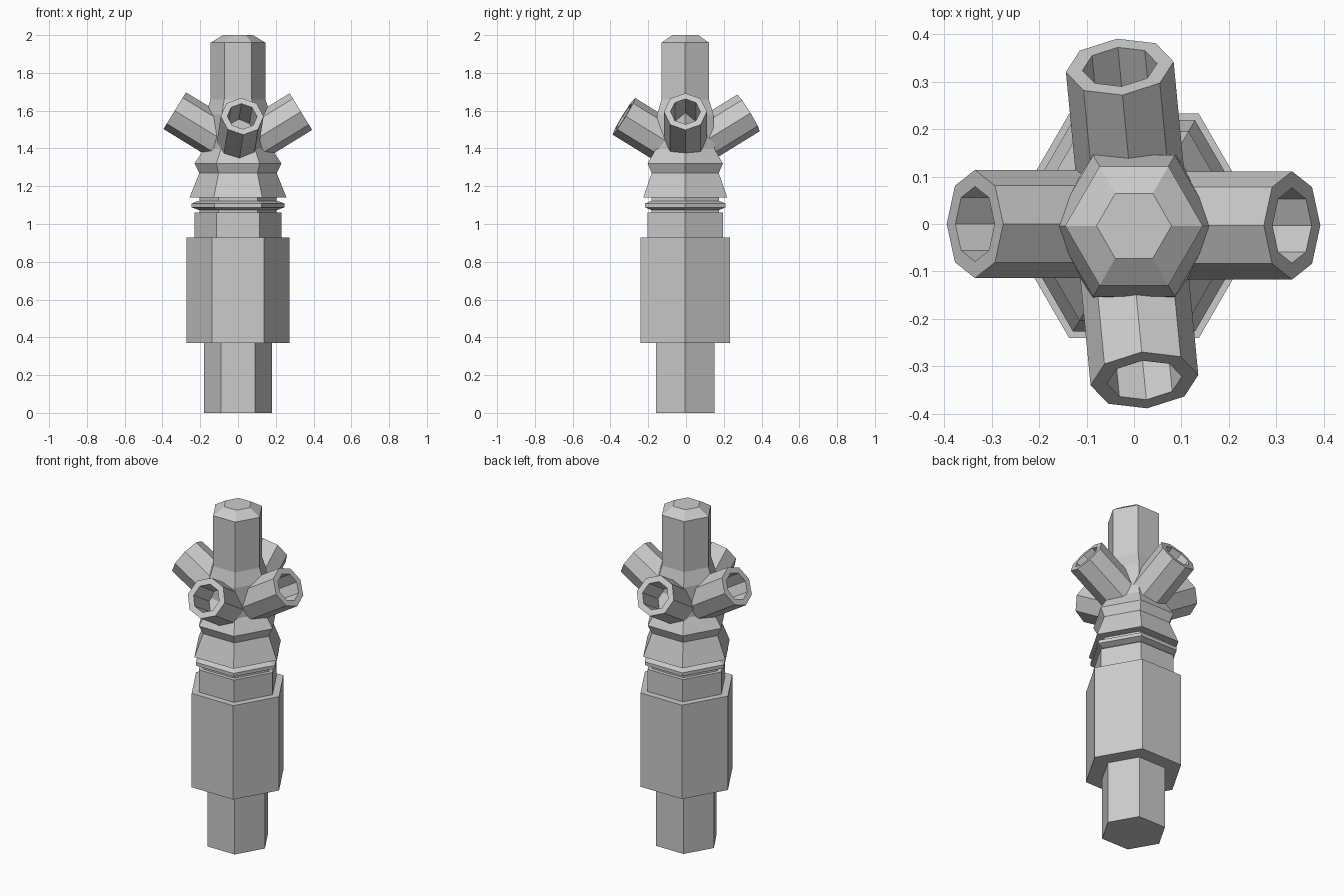
import bpy
import bmesh
from math import cos, sin, pi, radians
from mathutils import Matrix, Vector

cube = bpy.data.objects.get("Cube")
if cube:
    bpy.data.objects.remove(cube, do_unlink=True)

# One plain grey for the whole model
grey = bpy.data.materials.new("plain_grey")
grey.use_nodes = True
colour = (0.6, 0.6, 0.6, 1)
grey.diffuse_color = colour
grey.node_tree.nodes["Principled BSDF"].inputs["Base Color"].default_value = colour


def lathe(name, profile, sides, matrix):
    """Spin (radius, height) points round z into a flat-faced solid, capped at both ends."""
    bm = bmesh.new()
    rings = []
    for r, z in profile:
        angles = [2 * pi * i / sides for i in range(sides)]
        rings.append([bm.verts.new((r * cos(a), r * sin(a), z)) for a in angles])
    for low, high in zip(rings, rings[1:]):
        for i in range(sides):
            j = (i + 1) % sides
            bm.faces.new((low[i], low[j], high[j], high[i]))
    bm.faces.new(rings[0][::-1])
    bm.faces.new(rings[-1])
    bm.transform(matrix)
    bmesh.ops.recalc_face_normals(bm, faces=bm.faces)
    mesh = bpy.data.meshes.new(name)
    bm.to_mesh(mesh)
    bm.free()
    mesh.materials.append(grey)
    obj = bpy.data.objects.new(name, mesh)
    bpy.context.collection.objects.link(obj)
    return obj


# Hexagonal column, from the bottom up
column = {
    "lower_stem": [(0.18, 0), (0.18, 0.38)],
    "main_body": [(0.273, 0.37), (0.273, 0.928)],
    "neck": [(0.23, 0.92), (0.23, 1.06)],
    "inner_neck": [(0.205, 1.05), (0.205, 1.15)],
    "thin_collar": [(0.21, 1.075), (0.247, 1.088), (0.247, 1.108), (0.21, 1.122)],
    "flared_skirt": [(0.257, 1.14), (0.205, 1.27), (0.205, 1.28)],
    "hub_and_top_shaft": [(0.205, 1.27), (0.23, 1.32), (0.178, 1.4), (0.172, 1.58),
                          (0.145, 1.66), (0.145, 1.96), (0.079, 2)],
}
for part, outline in column.items():
    lathe(part, outline, 6, Matrix.Translation((0, -0.004, 0)))

# Four hollow octagonal nozzles, tilted up and out from the hub
nozzle = [(0.114, -0.34), (0.114, 0), (0.079, 0), (0.079, -0.2)]
nozzles = {
    "left_nozzle": ((0.333, -0.003, 1.595), 0),
    "right_nozzle": ((-0.335, 0, 1.6), 180),
    "front_nozzle": ((0.022, -0.329, 1.57), -84.5),
    "back_nozzle": ((-0.03, 0.331, 1.588), 95.5),
}
for part, (mouth, heading) in nozzles.items():
    turn = Matrix.Rotation(radians(heading), 4, "Z") @ Matrix.Rotation(radians(58.5), 4, "Y")
    lathe(part, nozzle, 8, Matrix.Translation(Vector(mouth)) @ turn)
